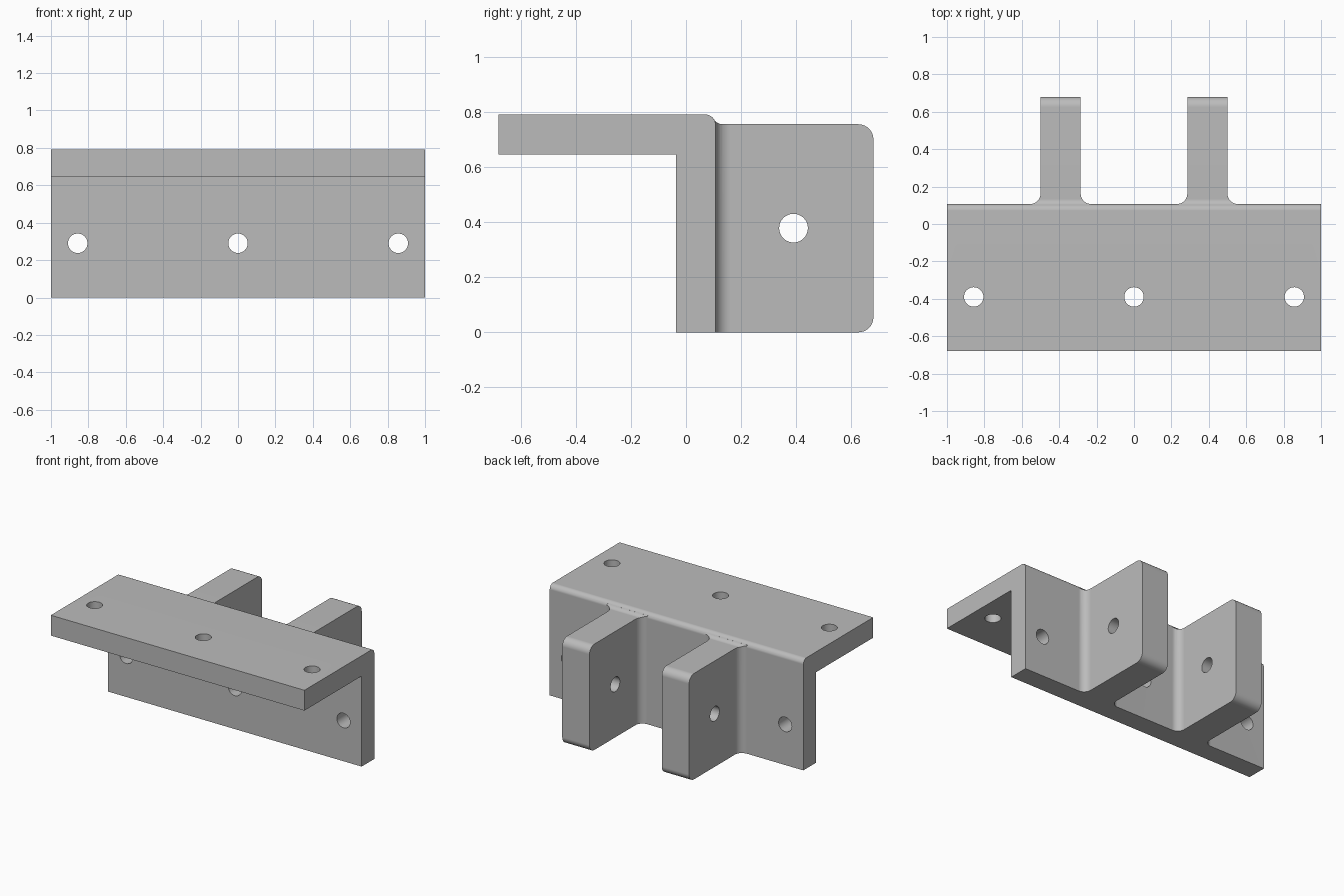
import bpy, bmesh
from math import sin, cos, radians, pi

cube = bpy.data.objects.get("Cube")
if cube:
    bpy.data.objects.remove(cube, do_unlink=True)

HOLE_R = 0.052
BACK = 0.107      # rear face of the upright flange
END = 0.68        # rear end of the lugs
LUG_TOP = 0.755
FILLET = 0.055

steel = bpy.data.materials.new("plain_grey_steel")
steel.use_nodes = True
grey = (0.5, 0.5, 0.5, 1)
steel.diffuse_color = grey
steel.node_tree.nodes["Principled BSDF"].inputs["Base Color"].default_value = grey


def arc(cx, cy, r, start, end, n=8):
    angles = [radians(start + (end - start) * i / n) for i in range(n + 1)]
    return [(cx + r * cos(a), cy + r * sin(a)) for a in angles]


def prism(name, profile, axis, low, high):
    """Extrude a closed profile along x (profile in yz) or z (profile in xy)."""
    place = (lambda u, v, w: (w, u, v)) if axis == "x" else (lambda u, v, w: (u, v, w))
    bm = bmesh.new()
    rings = [[bm.verts.new(place(u, v, w)) for u, v in profile] for w in (low, high)]
    count = len(profile)
    for ring in rings:
        bm.faces.new(ring)
    for i in range(count):
        j = (i + 1) % count
        bm.faces.new((rings[0][i], rings[0][j], rings[1][j], rings[1][i]))
    bmesh.ops.recalc_face_normals(bm, faces=bm.faces)
    mesh = bpy.data.meshes.new(name)
    bm.to_mesh(mesh)
    bm.free()
    mesh.materials.append(steel)
    obj = bpy.data.objects.new(name, mesh)
    bpy.context.collection.objects.link(obj)
    return obj


def combine(target, tool, operation):
    """Apply a boolean and discard the tool."""
    tool.hide_render = True
    mod = target.modifiers.new("boolean", "BOOLEAN")
    mod.object, mod.operation, mod.solver = tool, operation, "EXACT"
    bpy.context.view_layer.objects.active = target
    bpy.ops.object.modifier_apply(modifier=mod.name)
    bpy.data.objects.remove(tool, do_unlink=True)


def drill(target, location, rotation, depth):
    bpy.ops.mesh.primitive_cylinder_add(vertices=48, radius=HOLE_R, depth=depth,
                                        location=location, rotation=rotation)
    tool = bpy.context.object
    tool.data.materials.append(steel)
    combine(target, tool, "DIFFERENCE")


# Angle plate with a rounded top rear edge
angle_profile = [(-END, 0.645), (-0.036, 0.645), (-0.036, 0), (BACK, 0)]
angle_profile += arc(0.071, 0.754, 0.036, 0, 90) + [(-END, 0.79)]
bracket = prism("angle_bracket", angle_profile, "x", -1, 1)

# Lugs: filleted plan shape trimmed by a rounded side shape
side = [(0.05, 0)] + arc(END - FILLET, FILLET, FILLET, -90, 0)
side += arc(END - FILLET, LUG_TOP - FILLET, FILLET, 0, 90)
side += arc(0.133, 0.791, 0.036, -90, -149) + [(0.05, 0.7725)]

for sign in (-1, 1):
    x0, x1 = sorted((sign * 0.285, sign * 0.5))
    plan = [(x0 - FILLET, 0.04)] + arc(x0 - FILLET, BACK + FILLET, FILLET, -90, 0)
    plan += [(x0, 0.8), (x1, 0.8)]
    plan += arc(x1 + FILLET, BACK + FILLET, FILLET, 180, 270) + [(x1 + FILLET, 0.04)]
    lug = prism("lug", plan, "z", -0.1, 1)
    combine(lug, prism("lug_side_shape", side, "x", x0 - 0.2, x1 + 0.2), "INTERSECT")
    combine(bracket, lug, "UNION")

# Bolt holes through both flanges and the lugs
for x in (-0.857, 0, 0.857):
    drill(bracket, (x, -0.39, 0.72), (0, 0, 0), 0.4)
    drill(bracket, (x, 0.035, 0.29), (pi / 2, 0, 0), 0.4)
drill(bracket, (0, 0.39, 0.378), (0, pi / 2, 0), 1.6)

# Smooth rounds and bores, keep hard edges crisp and flat faces even
bpy.ops.object.select_all(action="DESELECT")
bracket.select_set(True)
bpy.context.view_layer.objects.active = bracket
bpy.ops.object.shade_smooth_by_angle(angle=radians(30))
weighted = bracket.modifiers.new("even_normals", "WEIGHTED_NORMAL")
weighted.keep_sharp = True
